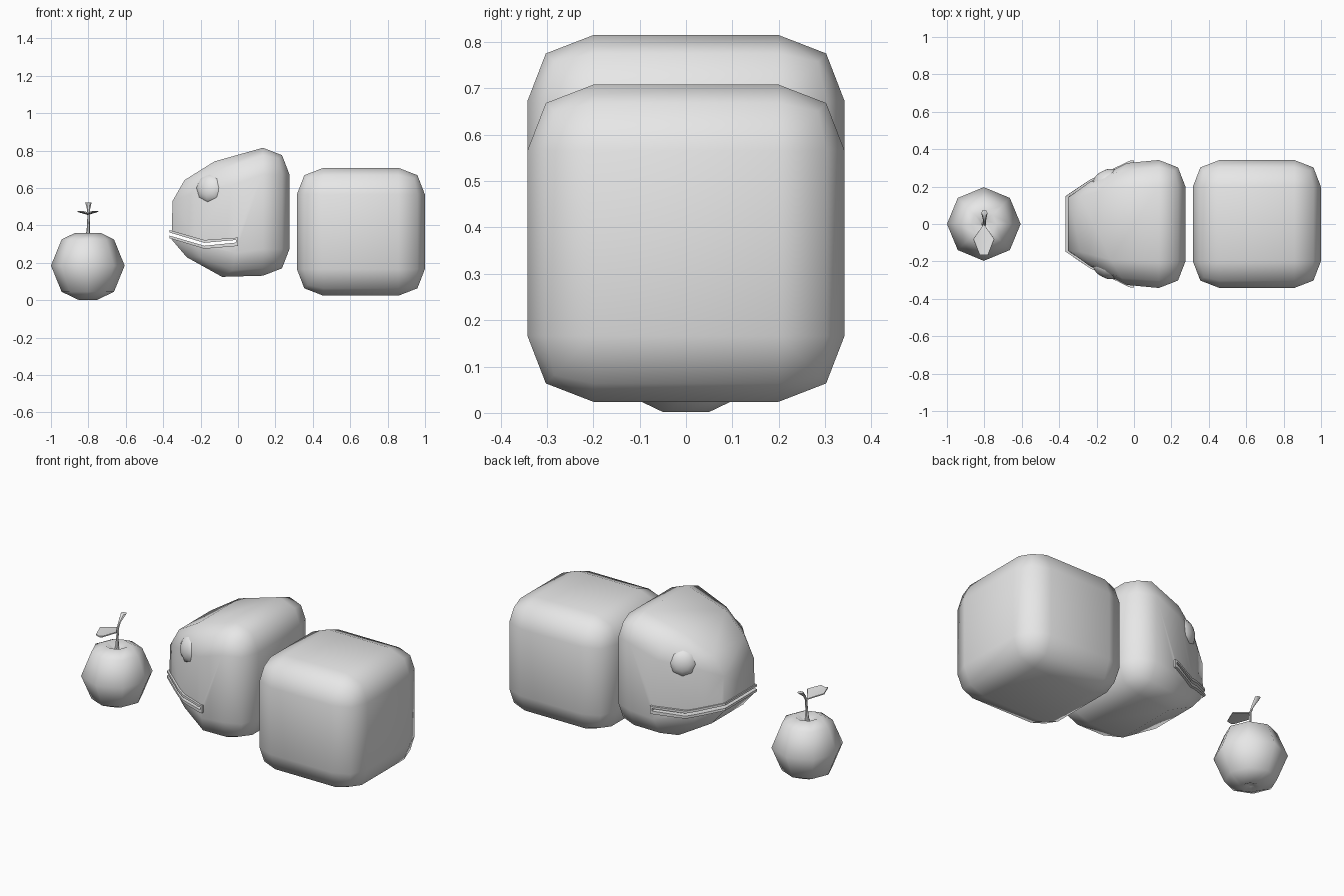
import bpy, bmesh, math
from mathutils import Vector

if "Cube" in bpy.data.objects:
    bpy.data.objects.remove(bpy.data.objects["Cube"])

grey = bpy.data.materials.new("plain_grey")
grey.diffuse_color = (0.8, 0.8, 0.8, 1)
grey.use_nodes = True
grey.node_tree.nodes["Principled BSDF"].inputs["Base Color"].default_value = grey.diffuse_color


def make(name, bm, angle=75):
    """Turn a bmesh into a smooth-shaded grey object."""
    bmesh.ops.recalc_face_normals(bm, faces=bm.faces)
    me = bpy.data.meshes.new(name)
    bm.to_mesh(me)
    bm.free()
    me.materials.append(grey)
    ob = bpy.data.objects.new(name, me)
    bpy.context.collection.objects.link(ob)
    finish(ob, angle)
    return ob


def finish(ob, angle):
    ob.data.shade_smooth()
    ob.data.set_sharp_from_angle(angle=math.radians(angle))


def boolean(ob, cutter, op, angle):
    """Apply a boolean and keep the smooth shading."""
    mod = ob.modifiers.new("cut", 'BOOLEAN')
    mod.object, mod.operation, mod.solver = cutter, op, 'EXACT'
    dg = bpy.context.evaluated_depsgraph_get()
    me = bpy.data.meshes.new_from_object(ob.evaluated_get(dg))
    ob.modifiers.clear()
    ob.data = me
    finish(ob, angle)


def rounded_cube():
    bm = bmesh.new()
    bmesh.ops.create_cube(bm, size=0.684)
    bmesh.ops.bevel(bm, geom=bm.edges[:], offset=0.142, segments=2,
                    profile=0.52, affect='EDGES')
    return bm


def lerp(a, b, t):
    return a + (b - a) * t


# Snout layers: depth, natural half size, top x/z, bottom x/z, half width, side shift
LAYERS = [
    (0.200, 0.342, -0.126, 0.742, -0.085, 0.125, 0.326, 0.08),
    (0.302, 0.302, -0.297, 0.642, -0.285, 0.230, 0.225, 0.06),
    (0.342, 0.200, -0.350, 0.530, -0.355, 0.325, 0.143, 0.0),
]


def head_mesh(grow=0.0):
    """Rounded cube whose front half tapers into a snout."""
    bm = rounded_cube()
    for v in bm.verts:
        u, y, w = v.co
        if u > 0:
            v.co = Vector((u - 0.067, y, w + 0.473))
            continue
        d = min(max(-u, 0.2), 0.342)
        a, b = (LAYERS[0], LAYERS[1]) if d < 0.302 else (LAYERS[1], LAYERS[2])
        f = (d - a[0]) / (b[0] - a[0])
        _, nat, tx, tz, bx, bz, hw, shift = [lerp(p, q, f) for p, q in zip(a, b)]
        t = (w / nat + 1) / 2
        side = min(max((abs(y) / nat - 0.585) / 0.415, 0), 1)
        v.co = Vector((lerp(bx, tx, t) + shift * side, y / nat * hw, lerp(bz, tz, t)))
    if grow:
        bmesh.ops.recalc_face_normals(bm, faces=bm.faces)
        bm.normal_update()
        for v, n in [(v, v.normal.copy()) for v in bm.verts]:
            v.co += n * grow
    return bm


def band(name, upper, lower):
    """Prism running through the head in y, outlined by two x/z paths."""
    bm = bmesh.new()
    pts = upper + lower[::-1]
    f = bm.faces.new([bm.verts.new((x, -0.5, z)) for x, z in pts])
    ext = bmesh.ops.extrude_face_region(bm, geom=[f])["geom"]
    bmesh.ops.translate(bm, vec=(0, 1, 0),
                        verts=[e for e in ext if isinstance(e, bmesh.types.BMVert)])
    ob = make(name, bm)
    ob.hide_render = True
    return ob


def lathe(bm, rings, n, mid):
    """Join rings given as (radius, centre) between closed ends."""
    loops = [[bm.verts.new(Vector(c) + Vector((r * math.cos(i * math.tau / n),
                                               r * math.sin(i * math.tau / n), 0)) + Vector(mid))
              for i in range(n)] for r, c in rings]
    for a, b in zip(loops, loops[1:]):
        for i in range(n):
            bm.faces.new((a[i], a[(i + 1) % n], b[(i + 1) % n], b[i]))
    bm.faces.new(loops[0])
    bm.faces.new(loops[-1])


# Body
body = make("body", rounded_cube())
body.location = (0.657, 0, 0.366)

# Head and lips, with the open mouth slot cut through both
head = make("head", head_mesh())
lips = make("lips", head_mesh(0.013))
lip_band = band("lip_band", [(-0.45, 0.399), (-0.18, 0.322), (0.0, 0.335)],
                [(-0.45, 0.357), (-0.18, 0.275), (0.0, 0.290)])
slot = band("mouth_slot", [(-0.45, 0.387), (-0.18, 0.307), (-0.012, 0.322)],
            [(-0.45, 0.370), (-0.18, 0.291), (-0.012, 0.308)])
boolean(lips, lip_band, 'INTERSECT', 35)
boolean(lips, slot, 'DIFFERENCE', 35)
boolean(head, slot, 'DIFFERENCE', 60)
for helper in (lip_band, slot):
    bpy.data.objects.remove(helper)

# Eyes: flattened balls facing outwards along the snout sides
for s, side in ((-1, "right"), (1, "left")):
    bm = bmesh.new()
    bmesh.ops.create_uvsphere(bm, u_segments=8, v_segments=6, radius=1)
    eye = make(side + "_eye", bm)
    eye.scale = (0.082, 0.082, 0.05)
    eye.location = (-0.148, s * 0.238, 0.597)
    eye.rotation_euler = Vector((-0.45, s * 0.87, 0.15)).to_track_quat('Z', 'Y').to_euler()

# Apple
APPLE = (-0.803, 0, 0)
bm = bmesh.new()
lathe(bm, [(r, (0, 0, z)) for r, z in
           ((0.015, 0.018), (0.05, 0.002), (0.14, 0.045), (0.197, 0.185),
            (0.14, 0.325), (0.068, 0.36), (0.02, 0.33))], 8, APPLE)
make("apple", bm)

# Stem, bent backwards and flared at its tip
bm = bmesh.new()
lathe(bm, [(0.014, (0, 0, 0.325)), (0.008, (0.003, 0, 0.39)), (0.007, (0.005, 0.003, 0.455)),
           (0.008, (0.004, 0.02, 0.485)), (0.017, (0.003, 0.06, 0.522))], 6, APPLE)
make("apple_stem", bm, 50)

# Leaf, folded along its middle
bm = bmesh.new()
LEAF = [(0, 0.0, 0.462), (0.055, -0.08, 0.478), (0.022, -0.165, 0.476)]
rib = [(0, -0.08, 0.465), (0, -0.165, 0.470)]
for s in (-1, 1):
    a, b, c = [(x * s, y, z) for x, y, z in LEAF]
    bm.faces.new([bm.verts.new(Vector(p) + Vector(APPLE)) for p in (a, b, c, rib[1], rib[0])])
bmesh.ops.remove_doubles(bm, verts=bm.verts, dist=0.0005)
bmesh.ops.recalc_face_normals(bm, faces=bm.faces)
bmesh.ops.solidify(bm, geom=bm.faces[:], thickness=0.006)
make("apple_leaf", bm, 30)
